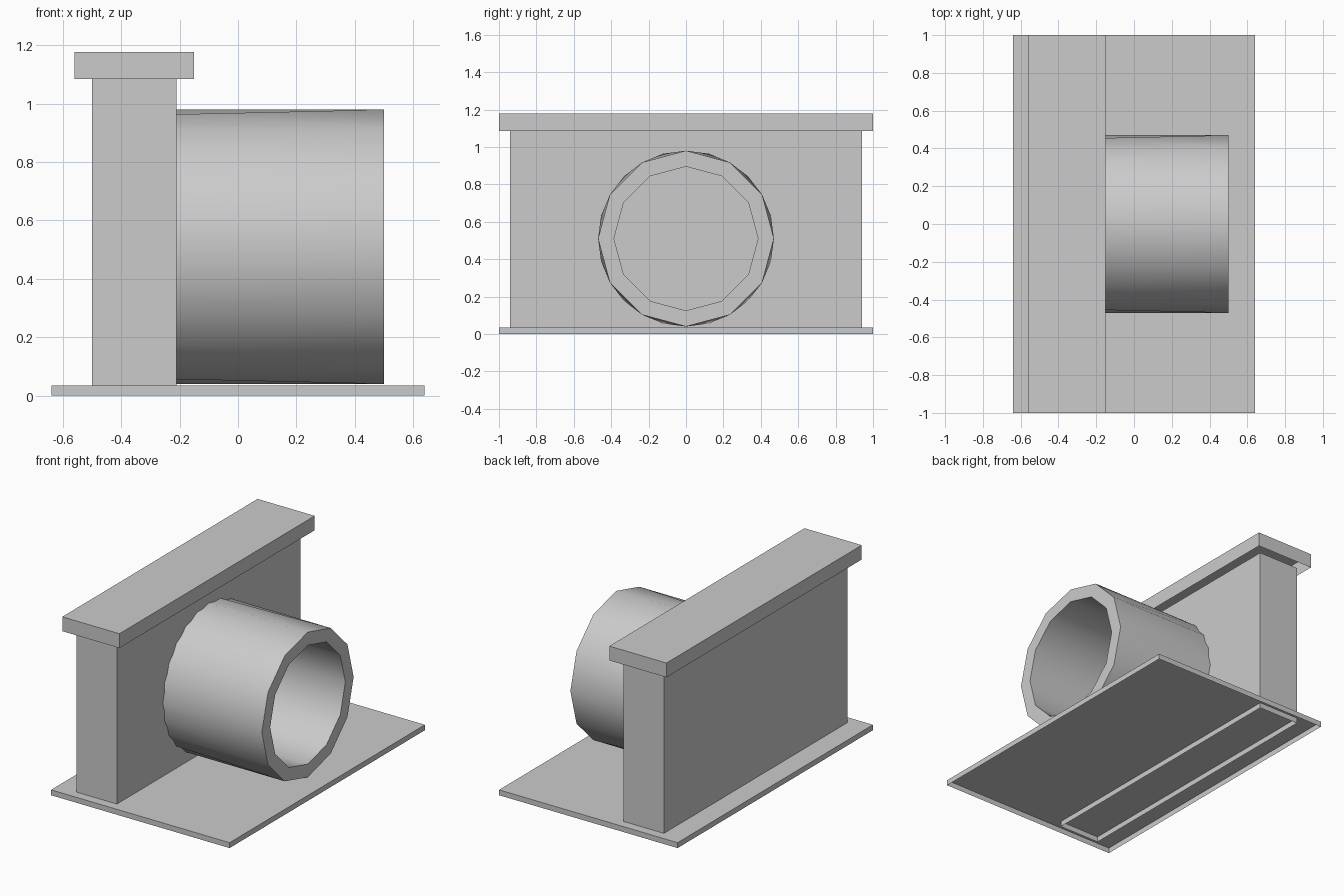
import bpy, bmesh, math

if "Cube" in bpy.data.objects:
    bpy.data.objects.remove(bpy.data.objects["Cube"])

concrete = bpy.data.materials.new("concrete_grey")
concrete.diffuse_color = (0.6, 0.6, 0.6, 1)
concrete.use_nodes = True
concrete.node_tree.nodes["Principled BSDF"].inputs["Base Color"].default_value = concrete.diffuse_color

SIDES = 12
AXIS_Z = 0.51
R_OUT, R_IN = 0.47, 0.385
X_WALL, X_MOUTH = -0.21, 0.5


def finish(bm, name, smooth=False):
    mesh = bpy.data.meshes.new(name)
    bm.to_mesh(mesh)
    bm.free()
    obj = bpy.data.objects.new(name, mesh)
    bpy.context.collection.objects.link(obj)
    mesh.materials.append(concrete)
    if smooth:
        bpy.ops.object.select_all(action='DESELECT')
        obj.select_set(True)
        bpy.context.view_layer.objects.active = obj
        bpy.ops.object.shade_smooth_by_angle(angle=math.radians(50))
    return obj


def open_box(name, x0, x1, half_y, z0, z1):
    """Box shell without an underside."""
    bm = bmesh.new()
    bmesh.ops.create_cube(bm, size=1)
    for v in bm.verts:
        v.co.x = x1 if v.co.x > 0 else x0
        v.co.y = half_y if v.co.y > 0 else -half_y
        v.co.z = z1 if v.co.z > 0 else z0
    bottom = [f for f in bm.faces if f.normal.z < -0.5]
    bmesh.ops.delete(bm, geom=bottom, context='FACES_ONLY')
    return finish(bm, name)


def ring(bm, x, r, turn=0.0):
    pts = [2 * math.pi * (i + turn) / SIDES for i in range(SIDES)]
    return [bm.verts.new((x, r * math.sin(a), AXIS_Z + r * math.cos(a))) for a in pts]


def bridge(bm, a, b):
    for i in range(SIDES):
        j = (i + 1) % SIDES
        bm.faces.new((a[i], a[j], b[j], b[i]))


# Ground slab, headwall and coping
open_box("base_slab", -0.64, 0.64, 1.0, 0, 0.035)
open_box("headwall", -0.5, X_WALL, 0.94, 0, 1.085)
open_box("coping", -0.56, -0.15, 1.0, 1.085, 1.178)

# Pipe: outer skin, mouth rim, inner skin
bm = bmesh.new()
outer_back = ring(bm, X_WALL, R_OUT)
outer_front = ring(bm, X_MOUTH, R_OUT)
inner_front = ring(bm, X_MOUTH, R_IN)
inner_back = ring(bm, X_WALL, R_IN)
bridge(bm, outer_back, outer_front)
bridge(bm, outer_front, inner_front)
bridge(bm, inner_front, inner_back)
bmesh.ops.recalc_face_normals(bm, faces=bm.faces)
if sum(f.normal.x for f in bm.faces) < 0:
    bmesh.ops.reverse_faces(bm, faces=bm.faces)
finish(bm, "pipe", smooth=True)

# Faceted sleeve, turned half a side where it meets the headwall
bm = bmesh.new()
back = ring(bm, X_WALL, R_OUT, 0.5)
front = ring(bm, X_MOUTH, R_OUT)
for i in range(SIDES):
    j = (i + 1) % SIDES
    bm.faces.new((back[i], front[j], front[i]))
    bm.faces.new((back[i], back[j], front[j]))
bm.normal_update()
for f in bm.faces:
    c = f.calc_center_median()
    if f.normal.y * c.y + f.normal.z * (c.z - AXIS_Z) < 0:
        f.normal_flip()
finish(bm, "pipe_sleeve", smooth=True)
